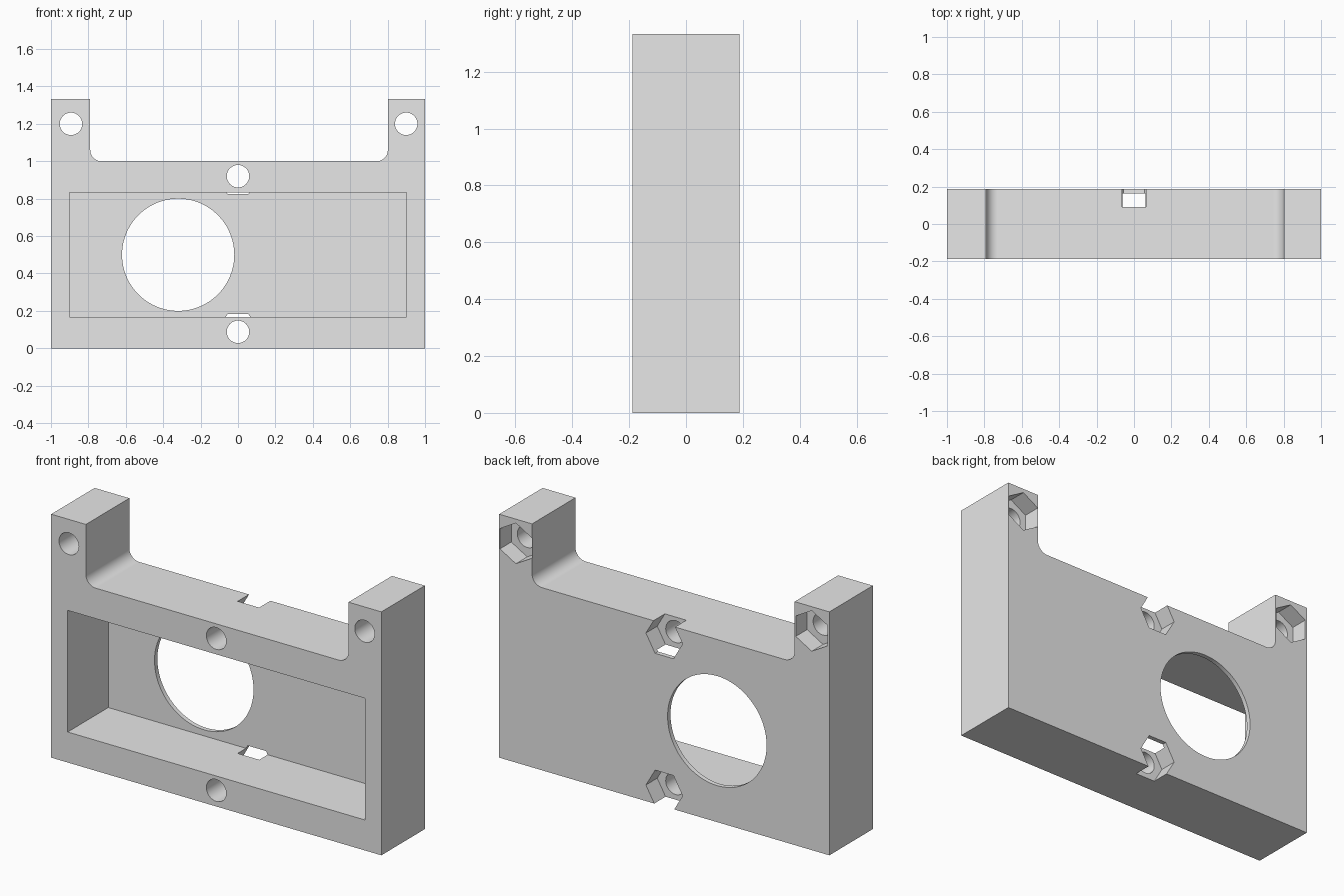
import bpy, bmesh
from math import sin, cos, pi, radians

cube = bpy.data.objects.get("Cube")
if cube:
    bpy.data.objects.remove(cube, do_unlink=True)

# Main dimensions
HALF = 0.188            # half the depth of the body
TOP, EAR_TOP = 1.0, 1.333
FILLET = 0.06
FLOOR = 0.163           # inner face of the thin back wall
NUT_FLOOR = 0.09        # bottom of the nut recesses
HOLE_R = 0.06
NUT_R = 0.1112

grey = bpy.data.materials.new("plain grey")
grey.diffuse_color = (0.8, 0.8, 0.8, 1)
grey.use_nodes = True
grey.node_tree.nodes["Principled BSDF"].inputs["Base Color"].default_value = (0.8, 0.8, 0.8, 1)


def arc(cx, cz, r, start, end, n):
    angles = [start + (end - start) * i / n for i in range(n + 1)]
    return [(cx + r * cos(a), cz + r * sin(a)) for a in angles]


def prism(name, outline, y0, y1):
    """Extrude an outline in the xz plane from y0 to y1."""
    bm = bmesh.new()
    face = bm.faces.new([bm.verts.new((x, y0, z)) for x, z in outline])
    ext = bmesh.ops.extrude_face_region(bm, geom=[face])
    moved = [v for v in ext["geom"] if isinstance(v, bmesh.types.BMVert)]
    bmesh.ops.translate(bm, verts=moved, vec=(0, y1 - y0, 0))
    bmesh.ops.recalc_face_normals(bm, faces=bm.faces)
    mesh = bpy.data.meshes.new(name)
    bm.to_mesh(mesh)
    bm.free()
    mesh.materials.append(grey)
    obj = bpy.data.objects.new(name, mesh)
    bpy.context.collection.objects.link(obj)
    return obj


def circle(x, z, r, n):
    return arc(x, z, r, 0, 2 * pi, n)[:-1]


def hexagon(x, z, turn):
    return arc(x, z, NUT_R, turn, turn + 2 * pi, 6)[:-1]


# Body outline: a plate with two raised ears and filleted inner corners
left_in, right_in = -0.79, 0.801
outline = [(-1, 0), (1, 0), (1, EAR_TOP), (right_in, EAR_TOP)]
outline += arc(right_in - FILLET, TOP + FILLET, FILLET, 0, -pi / 2, 14)
outline += arc(left_in + FILLET, TOP + FILLET, FILLET, -pi / 2, -pi, 14)
outline += [(left_in, EAR_TOP), (-1, EAR_TOP)]
body = prism("mounting_bracket", outline, -HALF, HALF)

# Front pocket and round window
pocket = [(-0.9, 0.167), (0.9, 0.167), (0.9, 0.833), (-0.9, 0.833)]
cutters = [
    prism("pocket_cutter", pocket, -HALF - 0.1, FLOOR),
    prism("window_cutter", circle(-0.32, 0.5, 0.3, 96), 0, HALF + 0.1),
]

# Bolt holes with hexagonal nut recesses in the back
bolts = [(-0.893, 1.2, pi / 6), (0.899, 1.2, pi / 6), (0, 0.92, 0), (0, 0.088, 0)]
for x, z, turn in bolts:
    cutters.append(prism("bolt_cutter", circle(x, z, HOLE_R, 40), -HALF - 0.1, HALF + 0.1))
    cutters.append(prism("nut_cutter", hexagon(x, z, turn), NUT_FLOOR, HALF + 0.1))

# Cut everything out and drop the cutters
bpy.ops.object.select_all(action="DESELECT")
bpy.context.view_layer.objects.active = body
body.select_set(True)
for cutter in cutters:
    cutter.hide_render = True
    mod = body.modifiers.new("cut", "BOOLEAN")
    mod.operation = "DIFFERENCE"
    mod.solver = "EXACT"
    mod.object = cutter
    bpy.ops.object.modifier_apply(modifier=mod.name)
    bpy.data.objects.remove(cutter, do_unlink=True)

# Smooth the round walls, keep flat faces flat
bpy.ops.object.shade_smooth_by_angle(angle=radians(30))
weighted = body.modifiers.new("flat_faces", "WEIGHTED_NORMAL")
weighted.keep_sharp = True
